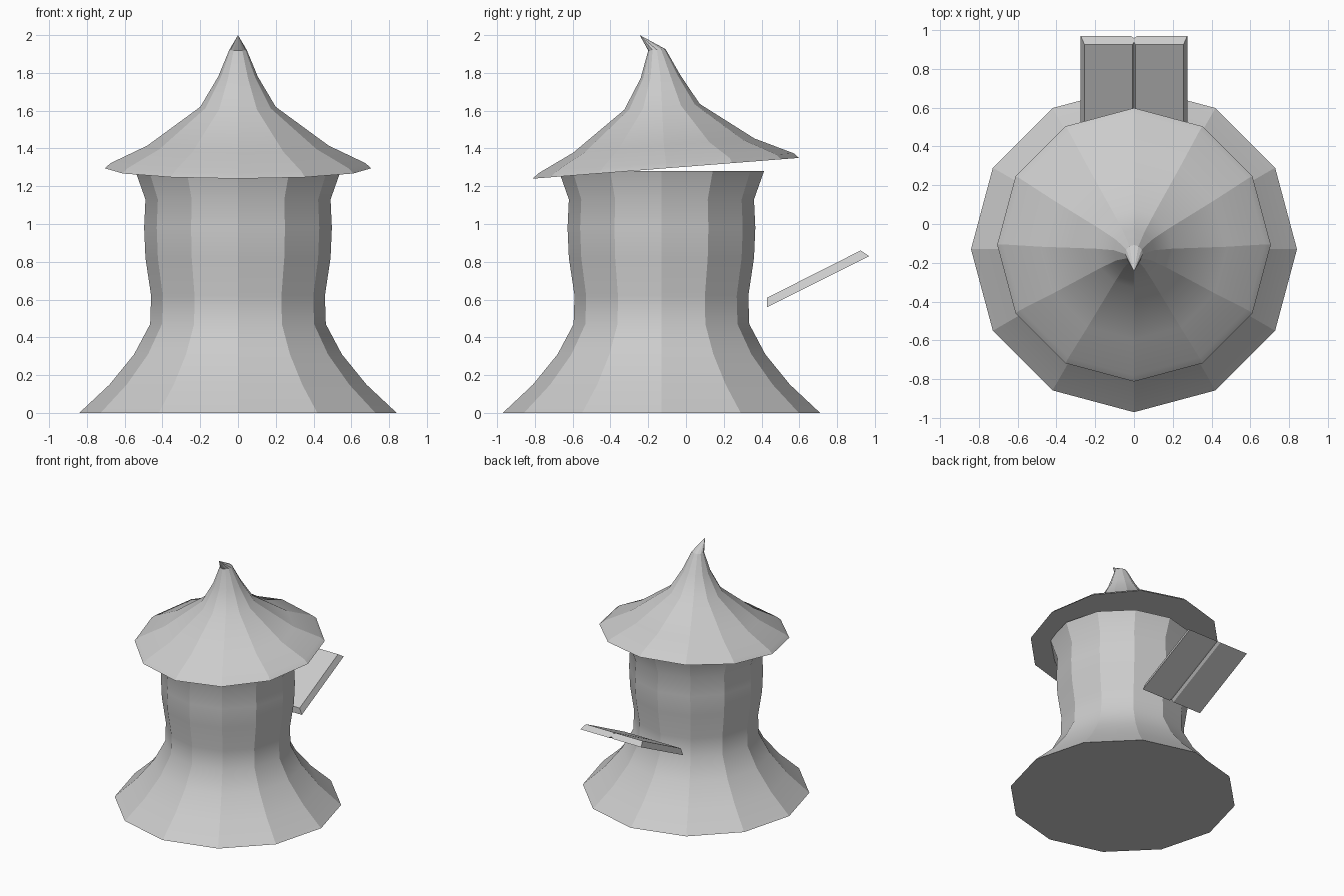
import bpy, bmesh, math
from mathutils import Vector

if "Cube" in bpy.data.objects:
    bpy.data.objects.remove(bpy.data.objects["Cube"], do_unlink=True)

grey = bpy.data.materials.new("plain_grey")
grey.use_nodes = True
grey.diffuse_color = (0.6, 0.6, 0.6, 1)
grey.node_tree.nodes["Principled BSDF"].inputs["Base Color"].default_value = (0.6, 0.6, 0.6, 1)

SIDES = 12


def finish(bm, name):
    bmesh.ops.recalc_face_normals(bm, faces=bm.faces)
    mesh = bpy.data.meshes.new(name)
    bm.to_mesh(mesh)
    bm.free()
    mesh.materials.append(grey)
    obj = bpy.data.objects.new(name, mesh)
    bpy.context.collection.objects.link(obj)
    return obj


def ringed(name, rings, slope=0.0, tip=None):
    """Loft twelve-sided rings (radius, y, z): smooth upward, creased between sides."""
    bm = bmesh.new()
    loops = []
    for r, cy, z in rings:
        loop = []
        for i in range(SIDES):
            a = math.tau * i / SIDES
            y = r * math.sin(a)
            loop.append(bm.verts.new((r * math.cos(a), cy + y, z + slope * y)))
        loops.append(loop)
    walls = []
    for low, high in zip(loops, loops[1:]):
        for i in range(SIDES):
            j = (i + 1) % SIDES
            walls.append(bm.faces.new((low[i], low[j], high[j], high[i])))
            walls[-1].smooth = True
    bm.faces.new(loops[0][::-1])
    if tip:
        apex = bm.verts.new(tip)
        for i in range(SIDES):
            bm.faces.new((loops[-1][i], loops[-1][(i + 1) % SIDES], apex))
    else:
        bm.faces.new(loops[-1])
    for low, high in zip(loops, loops[1:]):
        for a, b in zip(low, high):
            bm.edges.get((a, b)).smooth = False
    for loop in (loops[0], loops[-1]):
        for i in range(SIDES):
            bm.edges.get((loop[i], loop[(i + 1) % SIDES])).smooth = False
    return finish(bm, name)


# Flared tower body
tower = [(0.84, 0), (0.68, 0.15), (0.55, 0.31), (0.465, 0.47), (0.46, 0.62),
         (0.49, 0.82), (0.497, 0.98), (0.49, 1.13), (0.543, 1.28)]
ringed("tower_body", [(r, -0.13, z) for r, z in tower])

# Tilted pointed roof with a bent tip
ringed("pointed_roof",
       [(0.705, -0.107, 1.295), (0.675, -0.105, 1.322), (0.48, -0.117, 1.415),
        (0.2, -0.127, 1.62), (0.105, -0.135, 1.78), (0.046, -0.154, 1.922)],
       slope=0.078, tip=(0, -0.245, 2.0))


# Sloping board made of two planks with a seam
def plank(name, side):
    # Cross-section: x, and 0 for underside or 1 for top
    section = [(0.0, 0.25), (0.02, 0), (0.275, 0), (0.255, 1), (0.008, 1), (0.0, 0.75)]
    bm = bmesh.new()
    ends = []
    for low, top in (((0.43, 0.56), (0.43, 0.61)), ((0.97, 0.83), (0.925, 0.86))):
        a, b = Vector(low), Vector(top)
        ring = []
        for x, t in section:
            p = a.lerp(b, t)
            ring.append(bm.verts.new((side * x, p.x, p.y)))
        ends.append(ring)
        bm.faces.new(ring)
    n = len(section)
    for i in range(n):
        j = (i + 1) % n
        bm.faces.new((ends[0][i], ends[0][j], ends[1][j], ends[1][i]))
    finish(bm, name)


plank("left_plank", 1)
plank("right_plank", -1)
